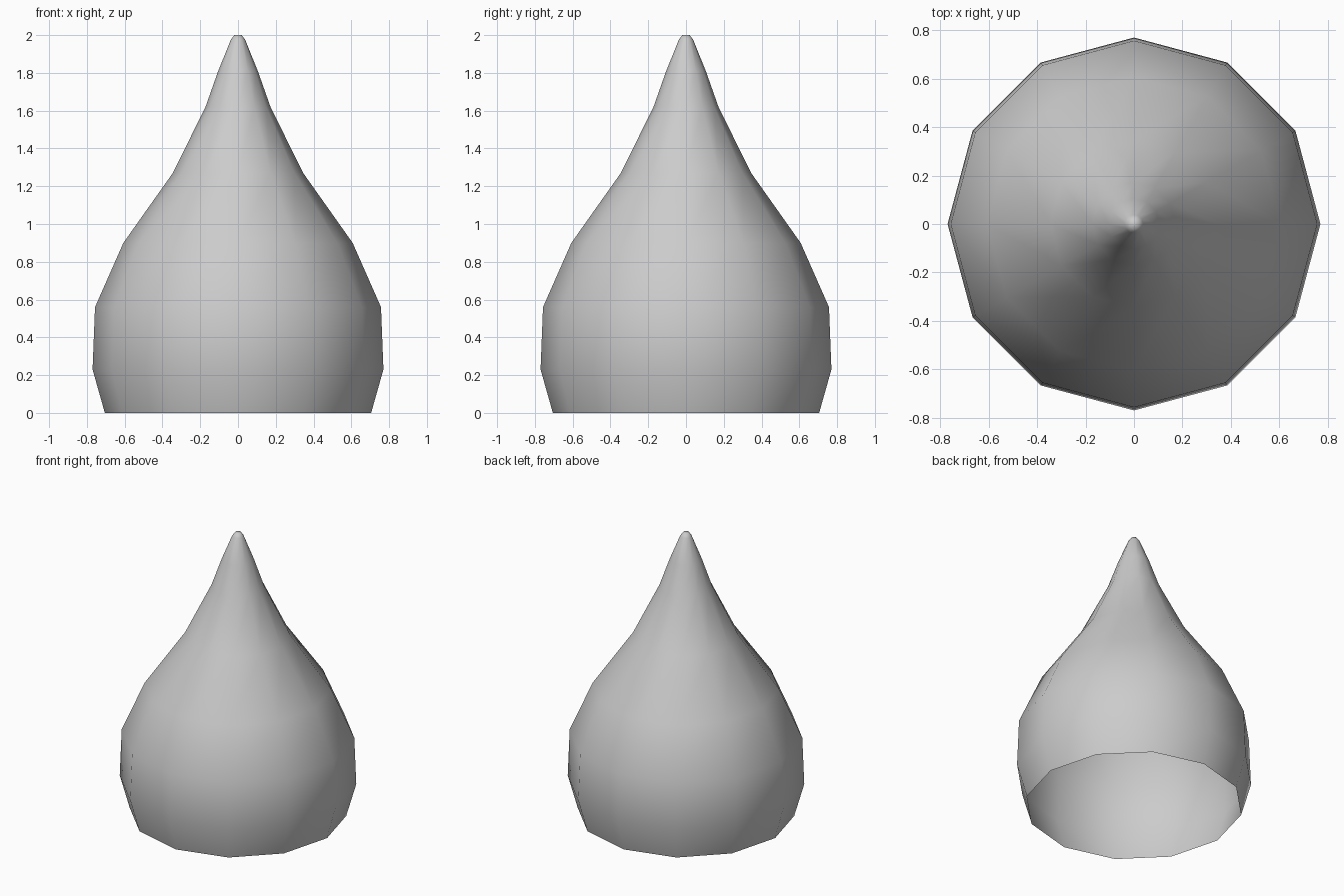
import bpy, bmesh
from math import cos, sin, tau

if "Cube" in bpy.data.objects:
    bpy.data.objects.remove(bpy.data.objects["Cube"])

SIDES = 12
# Teardrop profile: (radius, height)
PROFILE = [(0.705, 0), (0.77, 0.23), (0.757, 0.56), (0.607, 0.90), (0.345, 1.27),
           (0.172, 1.62), (0.105, 1.81), (0.038, 1.975), (0.02, 2.0)]

bm = bmesh.new()
rings = [[bm.verts.new((r * cos(tau * i / SIDES), r * sin(tau * i / SIDES), z))
          for i in range(SIDES)] for r, z in PROFILE]

# Wall, left open underneath
for low, high in zip(rings, rings[1:]):
    for i in range(SIDES):
        j = (i + 1) % SIDES
        bm.faces.new((low[i], low[j], high[j], high[i]))

# Tiny cap at the tip
bm.faces.new(rings[-1])

for f in bm.faces:
    f.smooth = True
mesh = bpy.data.meshes.new("teardrop_shell")
bm.to_mesh(mesh)
bm.free()
shell = bpy.data.objects.new("teardrop_shell", mesh)
bpy.context.collection.objects.link(shell)
